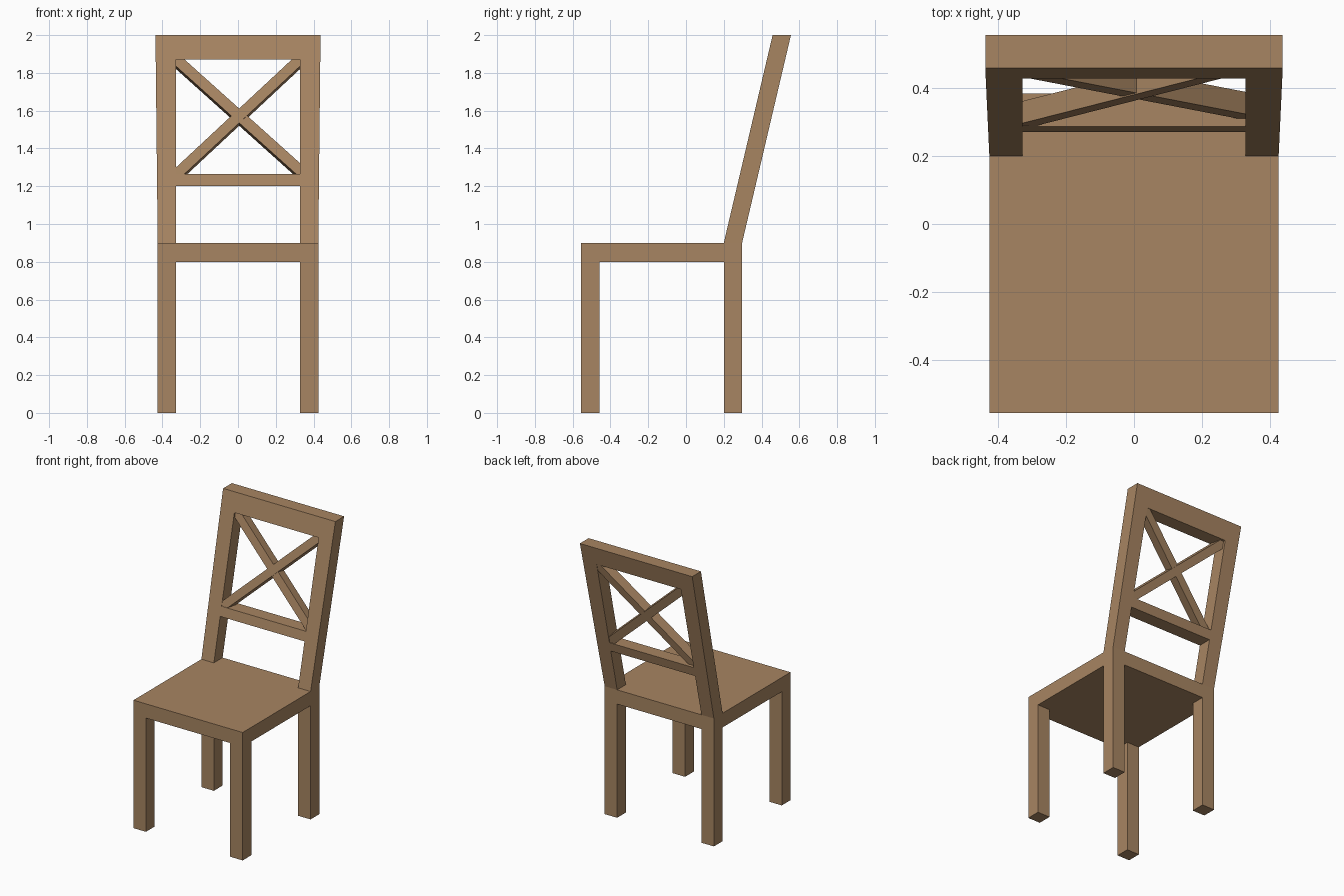
import bpy
import bmesh

cube = bpy.data.objects.get("Cube")
if cube:
    bpy.data.objects.remove(cube, do_unlink=True)

wood = bpy.data.materials.new("warm brown wood")
wood.use_nodes = True
COLOUR = (0.39, 0.235, 0.122, 1)
wood.diffuse_color = COLOUR
wood.node_tree.nodes["Principled BSDF"].inputs["Base Color"].default_value = COLOUR

# Main dimensions
OUTER, INNER = 0.425, 0.328
TOP_OUTER = 0.437
FRONT, REAR, THICK = -0.555, 0.2, 0.097
SEAT_LOW, SEAT_TOP, HEIGHT = 0.8, 0.9, 2.0
LEAN = 0.235


def loft(name, start, end):
    """Solid between two matching four-point outlines."""
    bm = bmesh.new()
    a = [bm.verts.new(p) for p in start]
    b = [bm.verts.new(p) for p in end]
    bm.faces.new(a)
    bm.faces.new(b)
    for i in range(4):
        j = (i + 1) % 4
        bm.faces.new((a[i], a[j], b[j], b[i]))
    bmesh.ops.recalc_face_normals(bm, faces=bm.faces)
    mesh = bpy.data.meshes.new(name)
    bm.to_mesh(mesh)
    bm.free()
    mesh.materials.append(wood)
    obj = bpy.data.objects.new(name, mesh)
    bpy.context.collection.objects.link(obj)
    return obj


def rect(x0, x1, y0, y1, z):
    return [(x0, y0, z), (x1, y0, z), (x1, y1, z), (x0, y1, z)]


def box(name, x0, x1, y0, y1, z0, z1):
    return loft(name, rect(x0, x1, y0, y1, z0), rect(x0, x1, y0, y1, z1))


def lean_y(z):
    """Front surface of the leaning back at height z."""
    return REAR + LEAN * (z - SEAT_TOP)


def back_rect(x0, x1, z):
    return rect(x0, x1, lean_y(z), lean_y(z) + THICK, z)


# Seat
box("seat", -OUTER, OUTER, FRONT, REAR + THICK, SEAT_LOW, SEAT_TOP)

# Legs and leaning back posts
for side, s in (("left", 1), ("right", -1)):
    for place, y in (("front", FRONT), ("back", REAR)):
        box(f"{side}_{place}_leg", s * INNER, s * OUTER, y, y + THICK, 0, SEAT_LOW)
    loft(f"{side}_back_post",
         back_rect(s * INNER, s * OUTER, SEAT_TOP),
         back_rect(s * INNER, s * TOP_OUTER, HEIGHT))

# Horizontal rails of the back
for name, low, high in (("top_rail", 1.87, HEIGHT), ("lower_rail", 1.2, 1.265)):
    loft(name, back_rect(-INNER, INNER, low), back_rect(-INNER, INNER, high))


# Crossed braces, set square to the leaning back
def brace_end(x, z, recess, half=0.038, depth=0.065):
    low, high = z - half, z + half
    y0, y1 = lean_y(low) + recess, lean_y(high) + recess
    drop = depth * LEAN
    return [(x, y0, low), (x, y1, high),
            (x, y1 + depth, high - drop), (x, y0 + depth, low - drop)]


loft("rising_brace", brace_end(-0.333, 1.257, 0.002), brace_end(0.333, 1.878, 0.026))
loft("falling_brace", brace_end(-0.333, 1.878, 0.012), brace_end(0.333, 1.28, 0.024))
